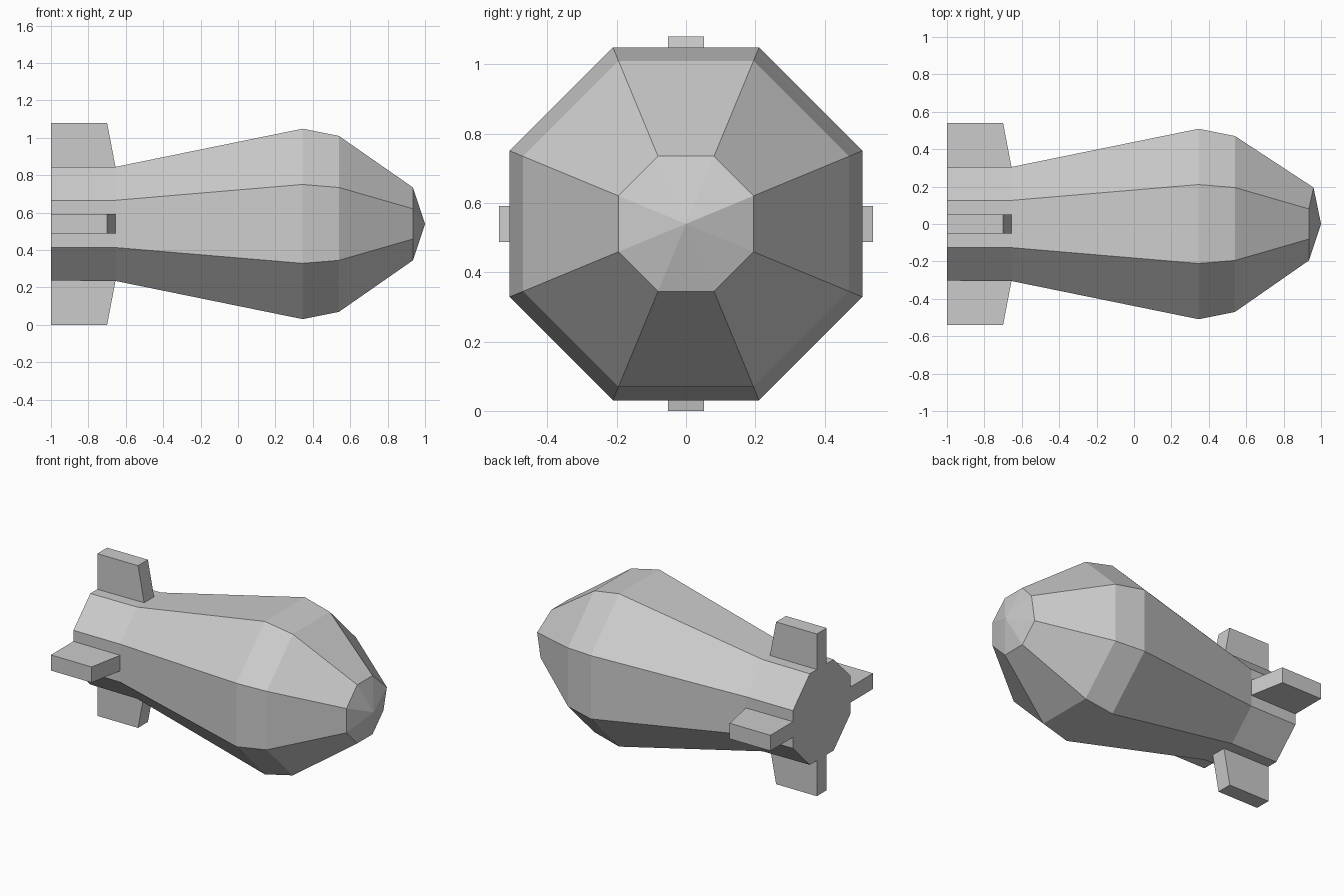
import bpy, bmesh
from math import pi, cos, sin
from mathutils import Matrix, Vector

if "Cube" in bpy.data.objects:
    bpy.data.objects.remove(bpy.data.objects["Cube"])

CENTRE_Z = 0.54
SIDES = 8


def finish(bm, name):
    bmesh.ops.recalc_face_normals(bm, faces=bm.faces)
    mesh = bpy.data.meshes.new(name)
    bm.to_mesh(mesh)
    bm.free()
    obj = bpy.data.objects.new(name, mesh)
    obj.location.z = CENTRE_Z
    bpy.context.collection.objects.link(obj)
    return obj


# Octagonal hull: (x, distance from axis to flat side)
stations = [(-1.0, 0.303), (-0.655, 0.305), (0.345, 0.509), (0.54, 0.47), (0.935, 0.195)]
bm = bmesh.new()
rings = []
for x, flat in stations:
    r = flat / cos(pi / SIDES)
    angles = [(i + 0.5) * 2 * pi / SIDES for i in range(SIDES)]
    rings.append([bm.verts.new((x, r * cos(a), r * sin(a))) for a in angles])
rings[-1][0].co.x = 0.96  # one nose corner sits slightly forward

bm.faces.new(rings[0])
tip = bm.verts.new((1.0, 0, 0))
for i in range(SIDES):
    j = (i + 1) % SIDES
    for a, b in zip(rings, rings[1:]):
        bm.faces.new((a[i], a[j], b[j], b[i]))
    bm.faces.new((rings[-1][i], rings[-1][j], tip))
finish(bm, "hull")

# Four tail fins: one side profile, thickened and turned around the axis
profile = [(-1.0, 0.303), (-1.0, 0.54), (-0.70, 0.54), (-0.655, 0.305)]
HALF = 0.052
for k, side in enumerate(("top", "right", "bottom", "left")):
    bm = bmesh.new()
    face = bm.faces.new([bm.verts.new((x, -HALF, z)) for x, z in profile])
    ext = bmesh.ops.extrude_face_region(bm, geom=[face])
    moved = [v for v in ext["geom"] if isinstance(v, bmesh.types.BMVert)]
    bmesh.ops.translate(bm, verts=moved, vec=Vector((0, 2 * HALF, 0)))
    bmesh.ops.rotate(bm, verts=bm.verts, matrix=Matrix.Rotation(k * pi / 2, 3, "X"))
    finish(bm, f"tail_fin_{side}")
